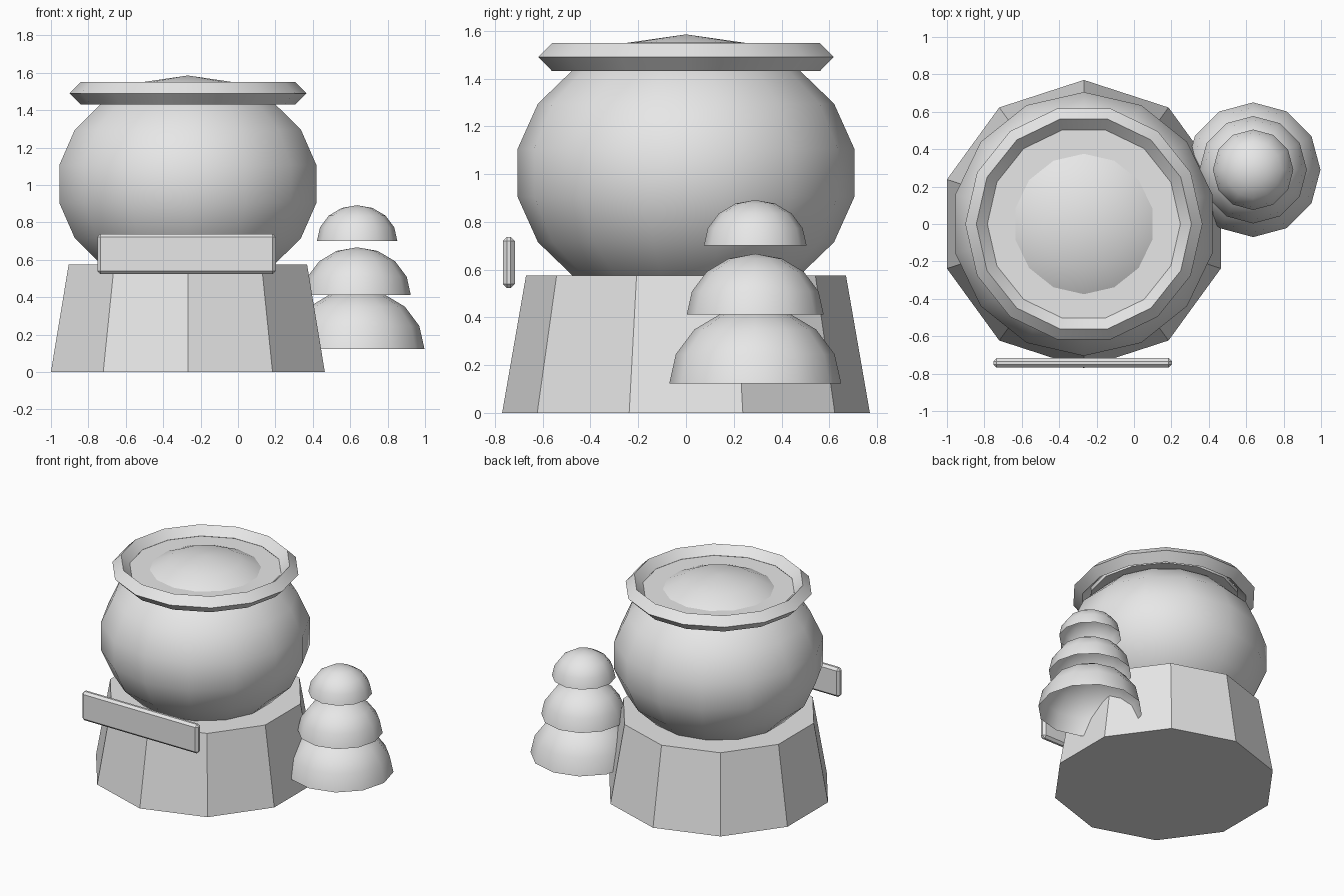
import bpy, bmesh
from math import sin, cos, pi, radians

if "Cube" in bpy.data.objects:
    bpy.data.objects.remove(bpy.data.objects["Cube"], do_unlink=True)

grey = bpy.data.materials.new("light_grey")
grey.use_nodes = True
grey.diffuse_color = (0.8, 0.8, 0.8, 1)
grey.node_tree.nodes["Principled BSDF"].inputs["Base Color"].default_value = (0.8, 0.8, 0.8, 1)


def finish(bm, name, location, smooth):
    mesh = bpy.data.meshes.new(name)
    bm.to_mesh(mesh)
    bm.free()
    mesh.materials.append(grey)
    obj = bpy.data.objects.new(name, mesh)
    obj.location = location
    bpy.context.collection.objects.link(obj)
    if smooth:
        bpy.ops.object.select_all(action='DESELECT')
        obj.select_set(True)
        bpy.context.view_layer.objects.active = obj
        bpy.ops.object.shade_smooth_by_angle(angle=radians(35))
    return obj


def lathe(name, profile, sides, location, phase=0.0, loop=False, smooth=True):
    """Spin (radius, height) points, listed upwards, around the z axis."""
    bm = bmesh.new()
    rings = []
    for r, z in profile:
        angles = [phase + 2 * pi * j / sides for j in range(sides)]
        if r < 1e-5:
            rings.append([bm.verts.new((0, 0, z))] * sides)
        else:
            rings.append([bm.verts.new((r * cos(a), r * sin(a), z)) for a in angles])
    pairs = list(zip(rings, rings[1:]))
    if loop:
        pairs.append((rings[-1], rings[0]))
    for low, high in pairs:
        for j in range(sides):
            k = (j + 1) % sides
            corners = [low[j], low[k], high[k], high[j]]
            bm.faces.new(list(dict.fromkeys(corners)))
    return finish(bm, name, location, smooth)


def arc(radius, height, start, steps):
    """Elliptical profile from the start angle up to the pole."""
    angles = [start + (pi / 2 - start) * i / steps for i in range(steps + 1)]
    return [(radius * cos(a), height * sin(a)) for a in angles]


POT_X = -0.268

# Tapered ten-sided pedestal
lathe("pedestal", [(0, 0), (0.77, 0), (0.67, 0.575), (0, 0.575)], 10,
      (POT_X, 0, 0), phase=pi / 2, smooth=False)

# Round pot body, whose crown rises through the lid
lathe("pot_body", arc(0.716, 0.58, -pi / 2, 9), 14, (POT_X, 0, 1.005), phase=pi / 2)

# Diamond-section rim and the flat disc inside it
R, T = 0.575, 0.059
lathe("pot_rim", [(R, -T), (R + T, 0), (R, T), (R - T, 0)], 14,
      (POT_X, 0, 1.49), loop=True)
lathe("pot_lid", [(0, -0.03), (R - T, -0.03), (R - T, 0), (0, 0)], 14,
      (POT_X, 0, 1.489))

# Bevelled sign plank floating in front
bm = bmesh.new()
bmesh.ops.create_cube(bm, size=1)
bmesh.ops.scale(bm, vec=(0.955, 0.05, 0.215), verts=bm.verts)
bmesh.ops.bevel(bm, geom=bm.edges[:], offset=0.017, segments=1, affect='EDGES')
finish(bm, "sign_plank", (-0.275, -0.742, 0.63), False)

# Bush of three hollow domes
for name, radius, base in (("lower", 0.36, 0.123), ("middle", 0.287, 0.411), ("upper", 0.215, 0.70)):
    lathe(f"bush_{name}_dome", arc(radius, radius * 0.89, 0, 4), 12, (0.637, 0.29, base))
